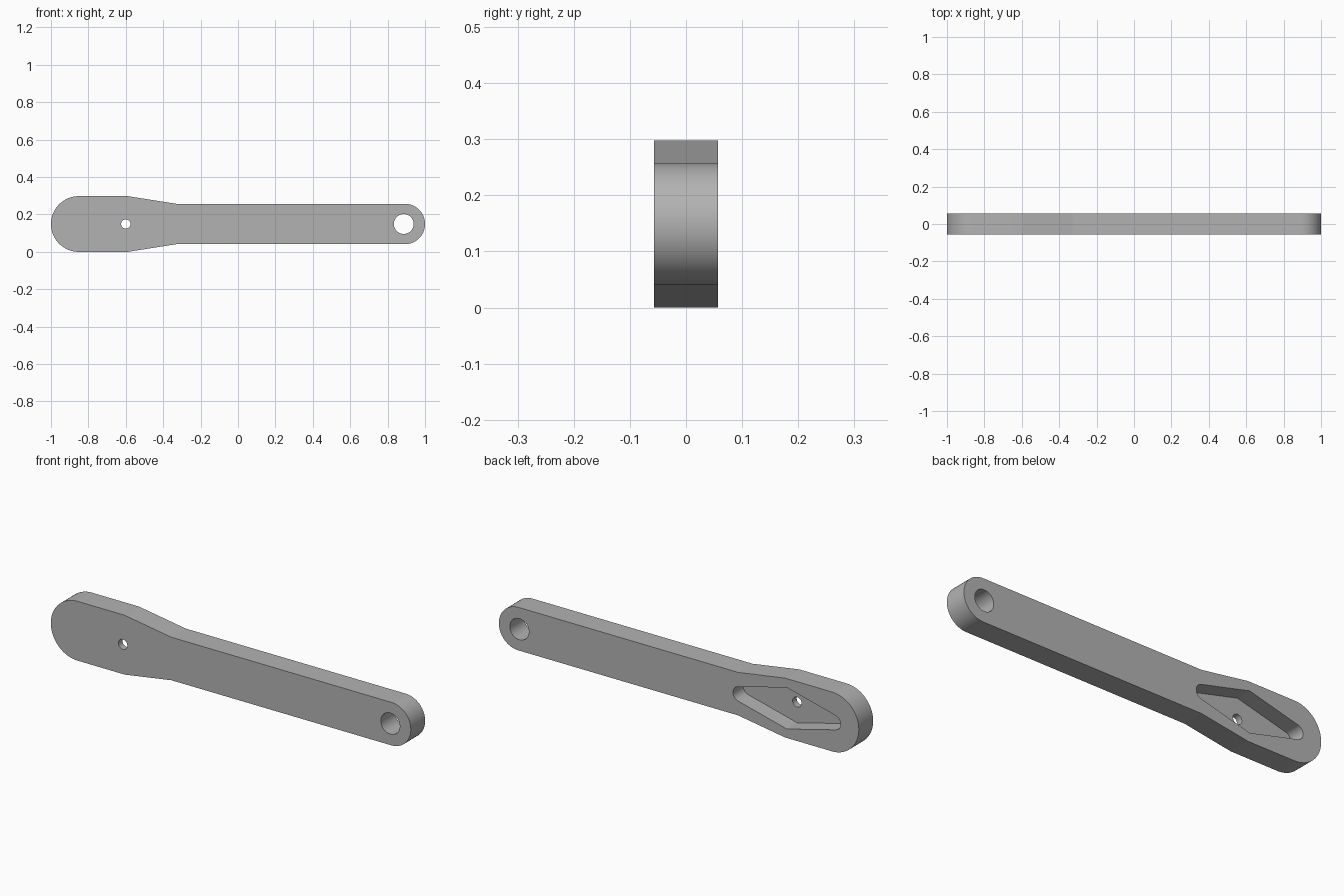
import bpy, bmesh, math

if "Cube" in bpy.data.objects:
    bpy.data.objects.remove(bpy.data.objects["Cube"])

MID = 0.149          # height of the long axis
HALF = 0.057         # half thickness
FLOOR = -0.025       # pocket floor, open towards the back

grey = bpy.data.materials.new("grey plastic")
grey.diffuse_color = (0.45, 0.45, 0.45, 1)
grey.use_nodes = True
grey.node_tree.nodes["Principled BSDF"].inputs["Base Color"].default_value = grey.diffuse_color


def arc(cx, r, start, end, steps):
    """Points of an arc around (cx, 0), angles in degrees."""
    angles = [math.radians(start + (end - start) * i / steps) for i in range(steps + 1)]
    return [(cx + r * math.cos(a), r * math.sin(a)) for a in angles]


def prism(name, outline, y0, y1):
    """Extrude an x/z outline from y0 to y1."""
    bm = bmesh.new()
    face = bm.faces.new([bm.verts.new((x, y0, MID + z)) for x, z in outline])
    side = bmesh.ops.extrude_face_region(bm, geom=[face])
    verts = [v for v in side["geom"] if isinstance(v, bmesh.types.BMVert)]
    bmesh.ops.translate(bm, verts=verts, vec=(0, y1 - y0, 0))
    bmesh.ops.recalc_face_normals(bm, faces=bm.faces)
    mesh = bpy.data.meshes.new(name)
    bm.to_mesh(mesh)
    bm.free()
    mesh.materials.append(grey)
    obj = bpy.data.objects.new(name, mesh)
    bpy.context.collection.objects.link(obj)
    return obj


# Lever arm: wide rounded head, taper, narrow rounded tail
outline = (arc(0.892, 0.108, -90, 90, 40) + [(-0.33, 0.108), (-0.59, 0.149)]
           + arc(-0.851, 0.149, 90, 270, 48) + [(-0.59, -0.149), (-0.33, -0.108)])
arm = prism("lever_arm", outline, -HALF, HALF)

# Cutters: pivot hole, screw hole and diamond pocket with rounded tips
pocket = (arc(-0.338, 0.037, -72, 72, 16) + [(-0.6, 0.104)]
          + arc(-0.862, 0.037, 108, 252, 16) + [(-0.6, -0.104)])
cutters = [
    prism("pivot_hole_cutter", arc(0.886, 0.053, 0, 352.5, 47), -0.1, 0.1),
    prism("screw_hole_cutter", arc(-0.6, 0.025, 0, 348.75, 31), -0.1, 0.1),
    prism("pocket_cutter", pocket, FLOOR, 0.1),
]

bpy.context.view_layer.objects.active = arm
arm.select_set(True)
for cutter in cutters:
    cutter.hide_render = True
    mod = arm.modifiers.new(cutter.name, 'BOOLEAN')
    mod.operation = 'DIFFERENCE'
    mod.solver = 'EXACT'
    mod.object = cutter
    bpy.ops.object.modifier_apply(modifier=mod.name)
    bpy.data.objects.remove(cutter)

bpy.ops.object.shade_smooth_by_angle(angle=math.radians(8))
